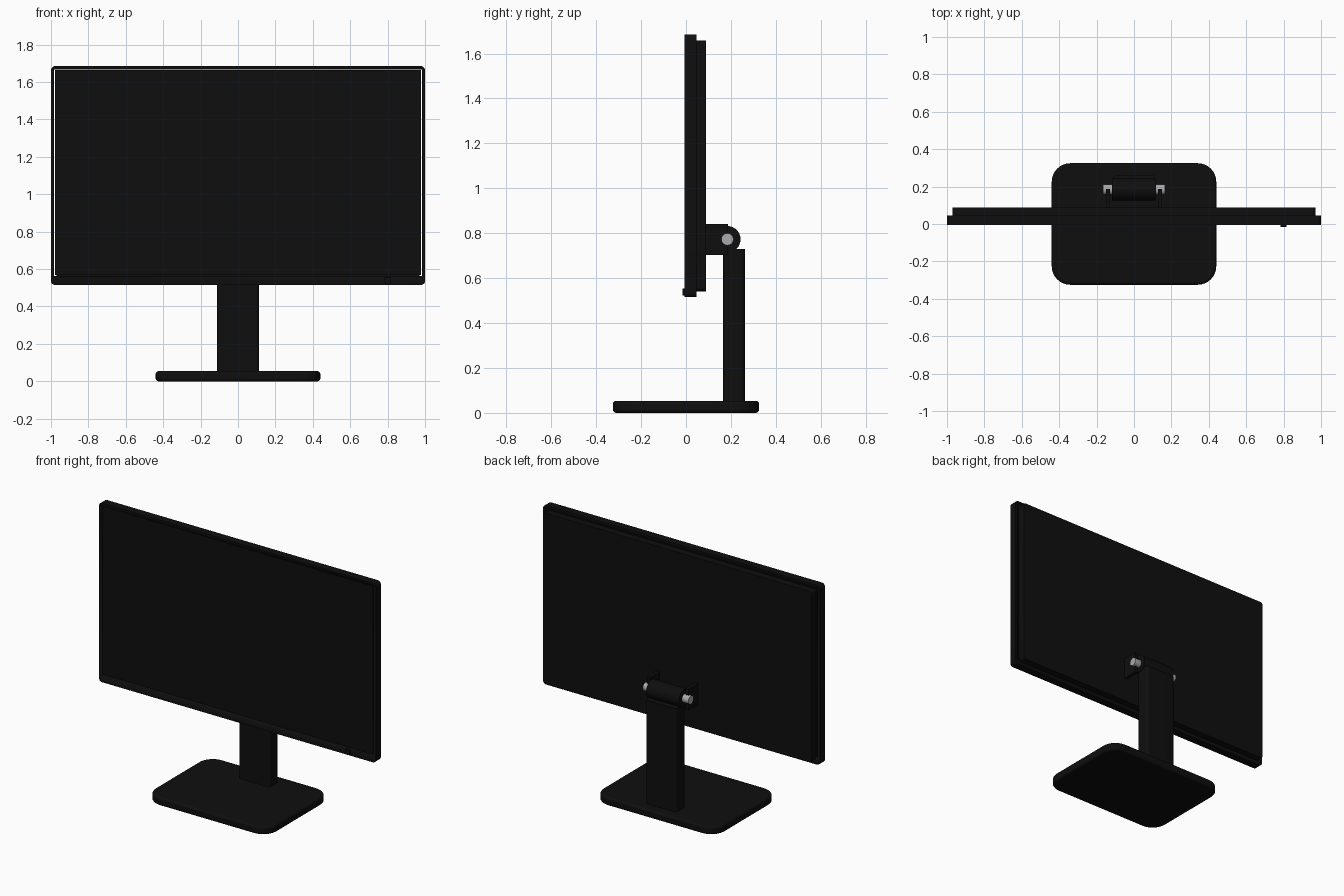
import bpy, bmesh, math
from mathutils import Vector, Matrix

cube = bpy.data.objects.get("Cube")
if cube:
    bpy.data.objects.remove(cube, do_unlink=True)


def material(name, color, rough):
    m = bpy.data.materials.new(name)
    m.use_nodes = True
    m.diffuse_color = (*color, 1)
    node = m.node_tree.nodes["Principled BSDF"]
    node.inputs["Base Color"].default_value = (*color, 1)
    node.inputs["Roughness"].default_value = rough
    return m


BLACK = material("matte black", (0.0045, 0.0045, 0.0045), 0.5)
SILVER = material("silver metal", (0.4, 0.4, 0.43), 0.4)


def finish(bm, name, mat, rim=0):
    """Turn a bmesh into a smooth-shaded object, with an optional rounded rim."""
    bmesh.ops.recalc_face_normals(bm, faces=bm.faces)
    mesh = bpy.data.meshes.new(name)
    bm.to_mesh(mesh)
    bm.free()
    mesh.materials.append(mat)
    ob = bpy.data.objects.new(name, mesh)
    bpy.context.collection.objects.link(ob)
    bpy.ops.object.select_all(action='DESELECT')
    ob.select_set(True)
    bpy.context.view_layer.objects.active = ob
    if rim:
        mod = ob.modifiers.new("rounded rim", 'BEVEL')
        mod.width, mod.segments = rim, 4
        mod.limit_method, mod.angle_limit = 'ANGLE', math.radians(50)
    bpy.ops.object.shade_smooth_by_angle(angle=math.radians(35))
    return ob


def slab(name, low, high, axis=2, corner=0, rim=0, mat=BLACK, segments=8):
    """Box between two corners, with the edges along one axis rounded."""
    low, high = Vector(low), Vector(high)
    bm = bmesh.new()
    bmesh.ops.create_cube(bm, size=1)
    for v in bm.verts:
        v.co = (low + high) / 2 + v.co * (high - low)
    if corner:
        others = [a for a in range(3) if a != axis]
        edges = [e for e in bm.edges
                 if all(abs(e.verts[0].co[a] - e.verts[1].co[a]) < 1e-5 for a in others)]
        bmesh.ops.bevel(bm, geom=edges, offset=corner, segments=segments,
                        profile=0.5, affect='EDGES')
    return finish(bm, name, mat, rim)


def rod(name, x0, x1, y, z, radius, mat):
    """Cylinder lying along x."""
    bm = bmesh.new()
    place = Matrix.Translation(((x0 + x1) / 2, y, z)) @ Matrix.Rotation(math.pi / 2, 4, 'Y')
    bmesh.ops.create_cone(bm, cap_ends=True, segments=32, radius1=radius,
                          radius2=radius, depth=abs(x1 - x0), matrix=place)
    return finish(bm, name, mat)


# Base plate and column
slab("base_plate", (-0.44, -0.325, 0), (0.44, 0.325, 0.054), corner=0.1, rim=0.014)
slab("column", (-0.113, 0.165, 0.05), (0.113, 0.262, 0.73), corner=0.02)

# Open bezel around the panel, cut through by a hidden cutter
bezel = slab("bezel", (-1, -0.006, 0.515), (1, 0.046, 1.685), axis=1, corner=0.022)
cutter = slab("bezel_cutter", (-0.983, -0.1, 0.563), (0.983, 0.1, 1.668), axis=1)
cutter.hide_render = True
cutter.hide_set(True)
cut = bezel.modifiers.new("opening", 'BOOLEAN')
cut.operation, cut.object, cut.solver = 'DIFFERENCE', cutter, 'EXACT'

# Screen panel, rear housing and power button
slab("screen_panel", (-0.978, -0.004, 0.567), (0.978, 0.044, 1.664), axis=1)
slab("rear_housing", (-0.97, 0.04, 0.541), (0.97, 0.089, 1.658), axis=1, corner=0.018)
slab("power_button", (0.784, -0.016, 0.522), (0.816, 0.0, 0.554), axis=1, corner=0.004)

# Tilt hinge: barrel on the column, lugs on the housing, pins through the lugs
rod("hinge_barrel", -0.118, 0.118, 0.184, 0.773, 0.059, BLACK)
for side, label in ((1, "left"), (-1, "right")):
    xs = sorted((side * 0.128, side * 0.15))
    slab(label + "_hinge_lug", (xs[0], 0.085, 0.703), (xs[1], 0.188, 0.842), axis=0)
    rod(label + "_hinge_pin", side * 0.11, side * 0.165, 0.184, 0.773, 0.027, SILVER)
